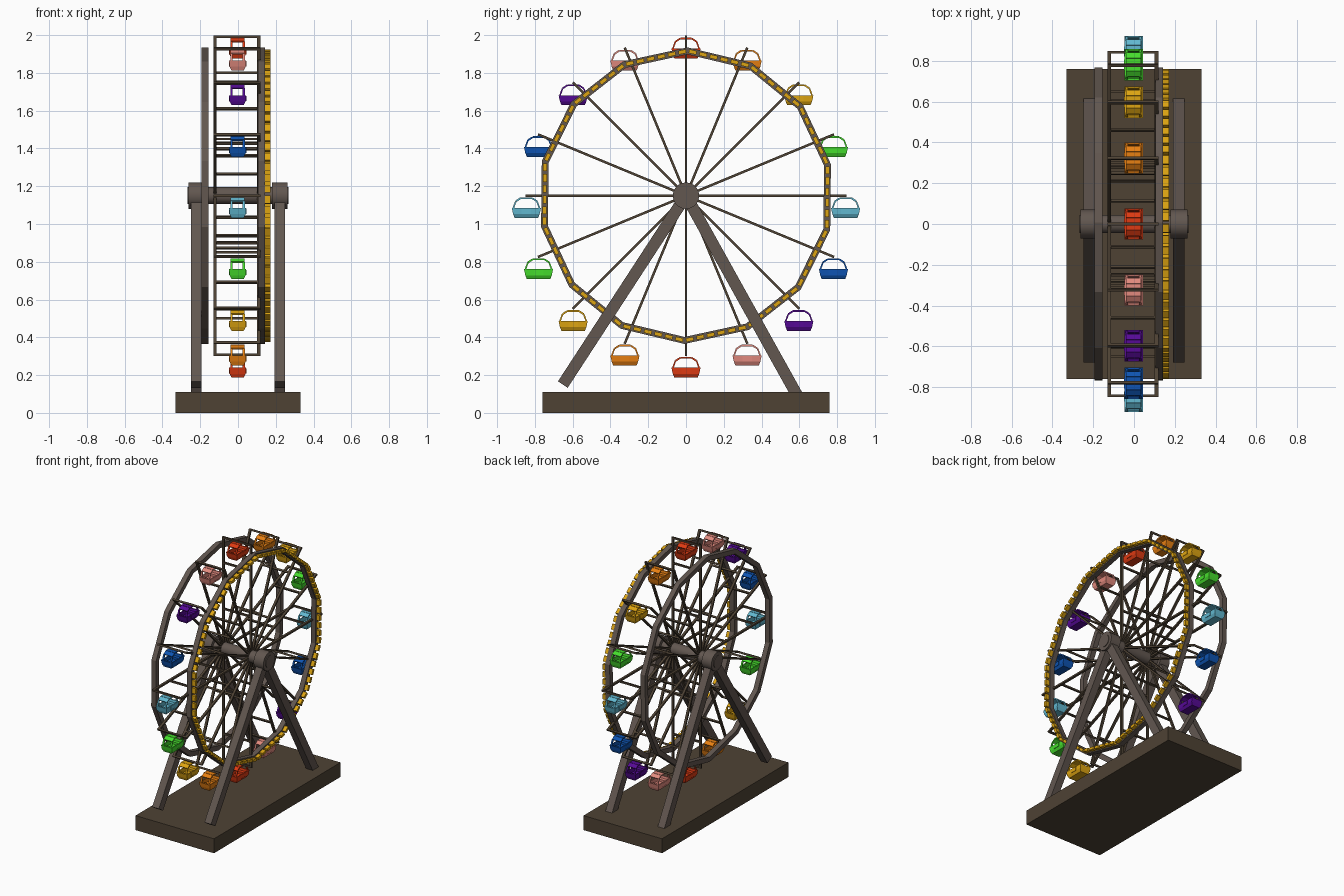
import bpy, bmesh, math
from mathutils import Matrix, Vector

if "Cube" in bpy.data.objects:
    bpy.data.objects.remove(bpy.data.objects["Cube"])

HUB = 1.15                                   # height of the axle


def mat(name, r, g, b):
    m = bpy.data.materials.new(name)
    lin = [((c / 255 + 0.055) / 1.055) ** 2.4 if c > 10 else c / 255 / 12.92 for c in (r, g, b)]
    m.diffuse_color = (*lin, 1)
    m.use_nodes = True
    m.node_tree.nodes["Principled BSDF"].inputs["Base Color"].default_value = m.diffuse_color
    return m


WOOD = mat("dark brown", 78, 66, 52)
STEEL = mat("grey brown", 98, 87, 80)
CABIN_COLOURS = [mat("red", 222, 58, 18), mat("orange", 232, 128, 18), mat("yellow", 222, 165, 18),
                 mat("green", 70, 222, 45), mat("light blue", 98, 184, 208), mat("blue", 14, 84, 178),
                 mat("purple", 86, 10, 150), mat("pink", 226, 138, 126)]
YELLOW = CABIN_COLOURS[2]


def finish(bm, name, material):
    bmesh.ops.recalc_face_normals(bm, faces=bm.faces)
    me = bpy.data.meshes.new(name)
    bm.to_mesh(me)
    bm.free()
    me.materials.append(material)
    ob = bpy.data.objects.new(name, me)
    bpy.context.collection.objects.link(ob)
    return ob


def box(bm, centre, size, angle=0.0):
    """Box turned by angle about the x axis."""
    m = Matrix.Translation(centre) @ Matrix.Rotation(angle, 4, 'X') @ Matrix.Diagonal((*size, 1))
    bmesh.ops.create_cube(bm, size=1, matrix=m)


def beam(bm, x, a, b, wx, wt):
    """Straight bar in the plane x = const, from (y, z) a to b."""
    a, b = Vector(a), Vector(b)
    d, c = b - a, (a + b) / 2
    box(bm, (x, c.x, c.y), (wx, d.length, wt), math.atan2(d.y, d.x))


def disc(bm, x0, x1, r, n=20):
    m = Matrix.Translation(((x0 + x1) / 2, 0, HUB)) @ Matrix.Rotation(math.pi / 2, 4, 'Y')
    bmesh.ops.create_cone(bm, cap_ends=True, segments=n, radius1=r, radius2=r, depth=abs(x1 - x0), matrix=m)


def polar(r, a):
    return (r * math.cos(a), HUB + r * math.sin(a))


# base slab
bm = bmesh.new()
box(bm, (0, 0, 0.055), (0.66, 1.52, 0.11))
finish(bm, "base", WOOD)

# four legs
for s, side in ((-1, "left"), (1, "right")):
    for foot, end in (((-0.652, 0.15), "front"), ((0.59, 0.09), "back")):
        bm = bmesh.new()
        beam(bm, s * 0.22, (0, HUB), foot, 0.056, 0.062)
        finish(bm, f"{side}_{end}_leg", STEEL)

# axle with hub caps
bm = bmesh.new()
disc(bm, -0.2, 0.2, 0.045)
for s in (-1, 1):
    disc(bm, s * 0.18, s * 0.262, 0.07)
    disc(bm, s * 0.262, s * 0.267, 0.045)
axle = finish(bm, "axle", STEEL)
bpy.context.view_layer.objects.active = axle
axle.select_set(True)
bpy.ops.object.shade_smooth_by_angle(angle=math.radians(35))

# fourteen-sided rims
N = 14
corner = [math.radians(89.4 - 360 / N * k) for k in range(N)]
for name, x0, x1 in (("left_rim", -0.193, -0.155), ("right_rim", 0.105, 0.143)):
    bm = bmesh.new()
    rings = [[bm.verts.new((x, *polar(r, a))) for x, r in
              ((x0, 0.748), (x1, 0.748), (x1, 0.785), (x0, 0.785))] for a in corner]
    for i in range(N):
        p, q = rings[i], rings[(i + 1) % N]
        for j in range(4):
            k = (j + 1) % 4
            bm.faces.new((p[j], p[k], q[k], q[j]))
    finish(bm, name, STEEL)

# yellow lamps along the right rim
bm = bmesh.new()
for i in range(N):
    a, b = Vector(polar(0.767, corner[i])), Vector(polar(0.767, corner[(i + 1) % N]))
    for j in range(6):
        t = (j + 0.5) / 6
        beam(bm, 0.156, a.lerp(b, t - 0.06), a.lerp(b, t + 0.06), 0.03, 0.02)
finish(bm, "rim_lamps", YELLOW)

# spoke frames: two spokes joined by cross bars
bm = bmesh.new()
for k in range(16):
    a = math.radians(90 - 22.5 * k)
    for x in (-0.122, 0.11):
        beam(bm, x, polar(0.03, a), polar(0.848, a), 0.018, 0.013)
    for r in (0.3, 0.65, 0.842):
        box(bm, (-0.006, *polar(r, a)), (0.24, 0.013, 0.013), a)
finish(bm, "spokes", WOOD)


def loft(bm, loops):
    """Join rectangles given as (half x, half y, z); cap the last one."""
    rows = [[bm.verts.new((sx * hx, sy * hy, z)) for sx, sy in ((-1, -1), (1, -1), (1, 1), (-1, 1))]
            for hx, hy, z in loops]
    for p, q in zip(rows, rows[1:]):
        for j in range(4):
            k = (j + 1) % 4
            bm.faces.new((p[j], p[k], q[k], q[j]))
    bm.faces.new(rows[0])
    bm.faces.new(rows[-1])


# hanging cabins
ARCH = [(-0.07, -0.068), (-0.056, -0.03), (-0.03, -0.013), (0.03, -0.013), (0.056, -0.03), (0.07, -0.068)]
for k in range(16):
    bm = bmesh.new()
    # hollow tub with rim
    loft(bm, [(0.032, 0.062, -0.118), (0.043, 0.07, -0.098), (0.045, 0.077, -0.066),
              (0.038, 0.068, -0.066), (0.036, 0.062, -0.096)])
    # door plates and two benches
    for s in (-1, 1):
        box(bm, (s * 0.043, 0, -0.083), (0.006, 0.05, 0.028))
        box(bm, (0, s * 0.048, -0.088), (0.07, 0.026, 0.016))
    # corner posts and arched roof
    for i, (a, b) in enumerate(zip(ARCH, ARCH[1:])):
        if i in (0, 4):
            for s in (-1, 1):
                beam(bm, s * 0.033, a, b, 0.012, 0.008)
        else:
            beam(bm, 0, a, b, 0.074, 0.009)
    y, z = polar(0.845, math.radians(90 - 22.5 * k))
    cabin = finish(bm, f"cabin_{k + 1}", CABIN_COLOURS[k % 8])
    cabin.location = (-0.002, y, z)
